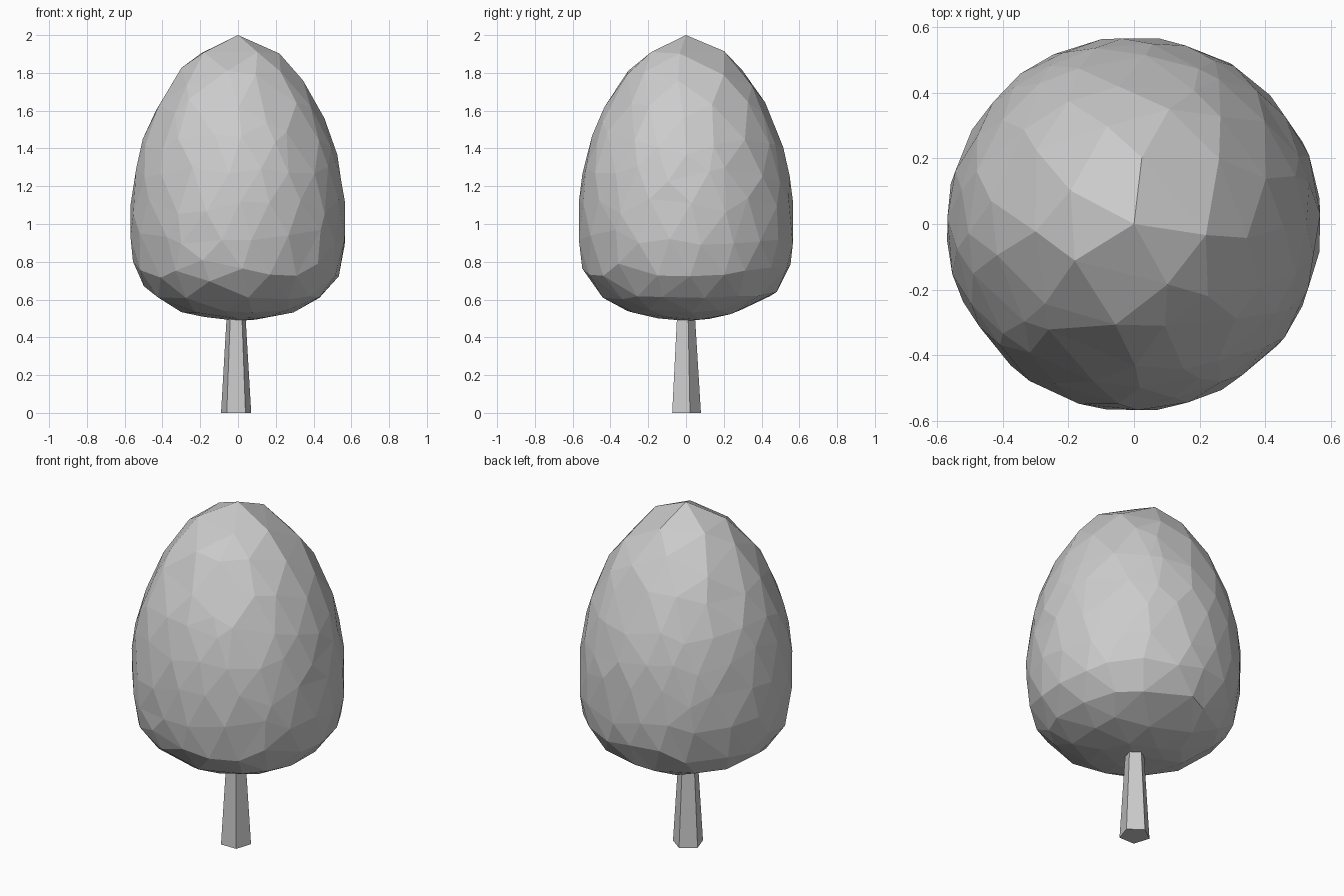
import bpy, bmesh, math, random
from mathutils import Vector

cube = bpy.data.objects.get("Cube")
if cube:
    bpy.data.objects.remove(cube)

random.seed(4)

grey = bpy.data.materials.new("plain grey")
grey.use_nodes = True
grey.diffuse_color = (0.6, 0.6, 0.6, 1)
grey.node_tree.nodes["Principled BSDF"].inputs["Base Color"].default_value = (0.6, 0.6, 0.6, 1)


def add_object(name, bm):
    bmesh.ops.recalc_face_normals(bm, faces=bm.faces)
    mesh = bpy.data.meshes.new(name)
    bm.to_mesh(mesh)
    bm.free()
    mesh.materials.append(grey)
    obj = bpy.data.objects.new(name, mesh)
    bpy.context.collection.objects.link(obj)
    return obj


# Egg-shaped outline of the crown, (radius, height) from tip to underside
OUTLINE = [Vector(p) for p in (
    (0, 2.0), (0.13, 1.965), (0.27, 1.87), (0.41, 1.67), (0.505, 1.45),
    (0.55, 1.27), (0.575, 1.05), (0.57, 0.87), (0.545, 0.74),
    (0.47, 0.625), (0.31, 0.535), (0.1, 0.49), (0, 0.487))]
LENGTHS = [(b - a).length for a, b in zip(OUTLINE, OUTLINE[1:])]


def outline_at(t):
    """Point a fraction t of the way along the outline."""
    left = t * sum(LENGTHS)
    for a, b, size in zip(OUTLINE, OUTLINE[1:], LENGTHS):
        if left <= size:
            return a.lerp(b, left / size)
        left -= size
    return OUTLINE[-1]


# Crown: faceted sphere with uneven facets, pulled onto the outline
bm = bmesh.new()
bmesh.ops.create_icosphere(bm, subdivisions=3, radius=1)
for v in bm.verts:
    d = v.co.normalized()
    if abs(d.z) < 0.99:
        d = (d + Vector([random.uniform(-0.07, 0.07) for _ in range(3)])).normalized()
    t = math.acos(max(-1, min(1, d.z))) / math.pi
    r, z = outline_at(t ** 0.9)
    turn = math.atan2(d.y, d.x)
    v.co = (r * math.cos(turn), r * math.sin(turn), z)
add_object("crown", bm)

# Trunk: tapered five-sided post reaching into the crown
bm = bmesh.new()
rings = []
for radius, z in ((0.084, 0), (0.052, 0.52)):
    angles = [math.radians(90 + 72 * i) for i in range(5)]
    rings.append([bm.verts.new((-0.01 + radius * math.cos(a),
                                -0.005 + radius * math.sin(a), z)) for a in angles])
for i in range(5):
    j = (i + 1) % 5
    bm.faces.new((rings[0][i], rings[0][j], rings[1][j], rings[1][i]))
for ring in rings:
    bm.faces.new(ring)
add_object("trunk", bm)
